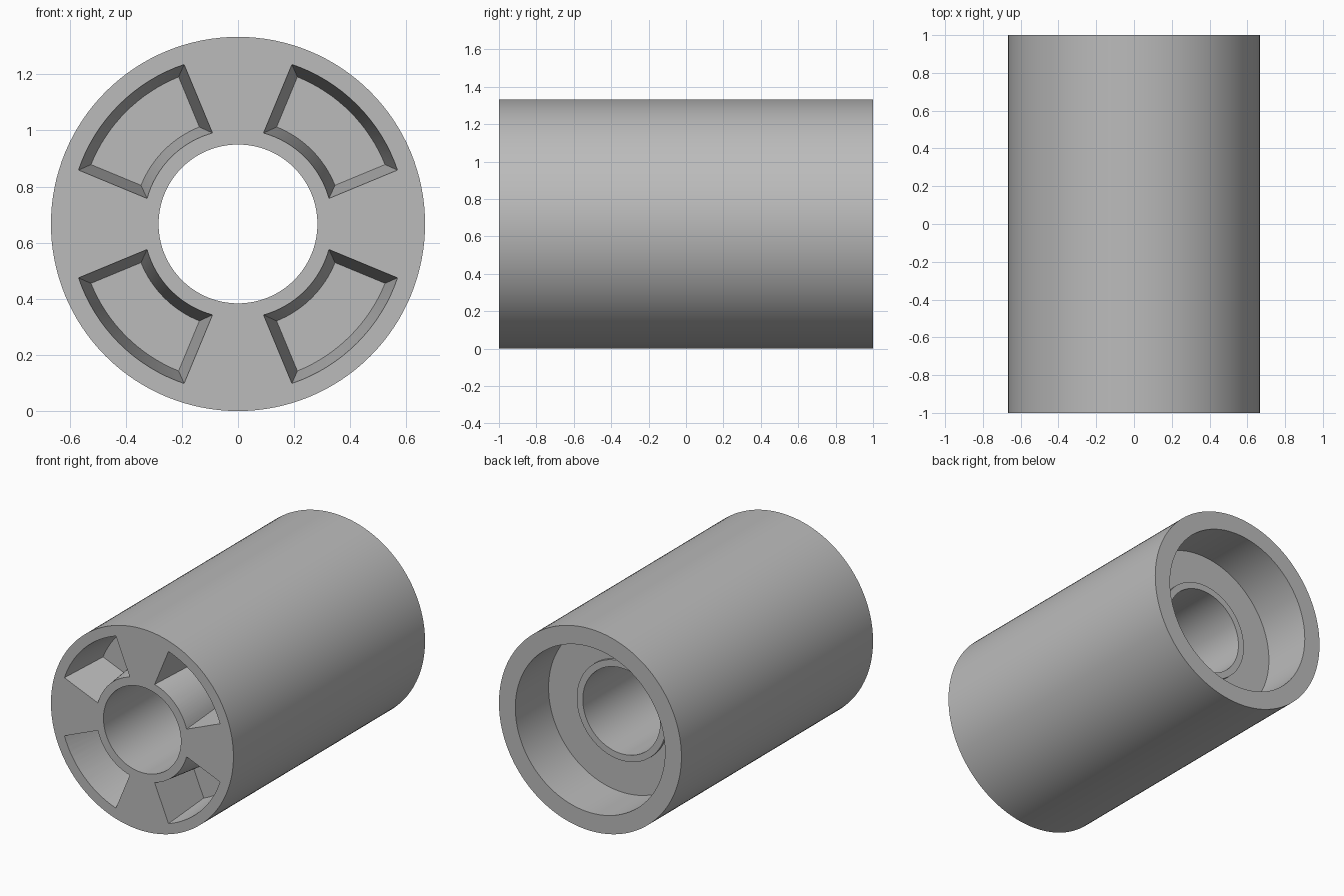
import bpy, bmesh
from math import sin, cos, pi, radians, sqrt, asin

if "Cube" in bpy.data.objects:
    bpy.data.objects.remove(bpy.data.objects["Cube"])

R = 2 / 3            # outer radius, also the height of the axis
SEGMENTS = 128

grey = bpy.data.materials.new("plain grey")
grey.use_nodes = True
colour = (0.5, 0.5, 0.5, 1)
grey.diffuse_color = colour
grey.node_tree.nodes["Principled BSDF"].inputs["Base Color"].default_value = colour


def make_object(name, bm):
    bmesh.ops.recalc_face_normals(bm, faces=bm.faces)
    mesh = bpy.data.meshes.new(name)
    bm.to_mesh(mesh)
    bm.free()
    mesh.materials.append(grey)
    obj = bpy.data.objects.new(name, mesh)
    bpy.context.collection.objects.link(obj)
    return obj


def lathe(name, profile):
    """Turn a closed (radius, y) profile around the lengthwise axis."""
    bm = bmesh.new()
    rings = []
    for i in range(SEGMENTS):
        a = 2 * pi * i / SEGMENTS
        rings.append([bm.verts.new((r * cos(a), y, R + r * sin(a))) for r, y in profile])
    n = len(profile)
    for i in range(SEGMENTS):
        one, two = rings[i], rings[(i + 1) % SEGMENTS]
        for j in range(n):
            k = (j + 1) % n
            bm.faces.new((one[j], one[k], two[k], two[j]))
    return make_object(name, bm)


def sector(inner, outer, offset, steps=16):
    """Outline of a ring sector around 45 degrees, sides moved out by offset."""
    points = []
    for r, flip in ((outer, 1), (inner, -1)):
        half = radians(22.5) + asin(offset / r)
        for i in range(steps + 1):
            a = pi / 4 + flip * half * (2 * i / steps - 1)
            points.append((r * cos(a), r * sin(a)))
    return points


# Drafted pocket cutters: wide at the mouth, narrower at the floor
def pocket_cutters(mouth_y, floor_y):
    bm = bmesh.new()
    draft = 0.035
    grow = 0.05 * draft / (floor_y - mouth_y)      # continue the draft past the face
    near = sector(0.337 - grow, 0.6 + grow, 0.04 + grow)
    far = sector(0.337 + draft, 0.6 - draft, 0.04 - draft)
    for turn in range(4):
        c, s = cos(turn * pi / 2), sin(turn * pi / 2)
        loops = [[bm.verts.new((x * c - z * s, y, R + x * s + z * c)) for x, z in pts]
                 for pts, y in ((near, mouth_y - 0.05), (far, floor_y))]
        n = len(near)
        for i in range(n):
            j = (i + 1) % n
            bm.faces.new((loops[0][i], loops[0][j], loops[1][j], loops[1][i]))
        bm.faces.new(loops[0])
        bm.faces.new(loops[1])
    return make_object("pocket_cutters", bm)


# Sleeve with a through bore, a rear recess and a low collar on its floor
body = lathe("sleeve_body", [
    (0.283, -1), (R, -1), (R, 1), (0.547, 1),
    (0.547, 0.653), (0.327, 0.653), (0.327, 0.673), (0.283, 0.673),
])

cutters = pocket_cutters(-1, -0.66)
cutters.hide_render = True
cut = body.modifiers.new("pockets", "BOOLEAN")
cut.operation = "DIFFERENCE"
cut.solver = "EXACT"
cut.object = cutters

bpy.ops.object.select_all(action="DESELECT")
body.select_set(True)
bpy.context.view_layer.objects.active = body
bpy.ops.object.modifier_apply(modifier=cut.name)
bpy.data.objects.remove(cutters)
bpy.ops.object.shade_smooth_by_angle(angle=radians(30))
